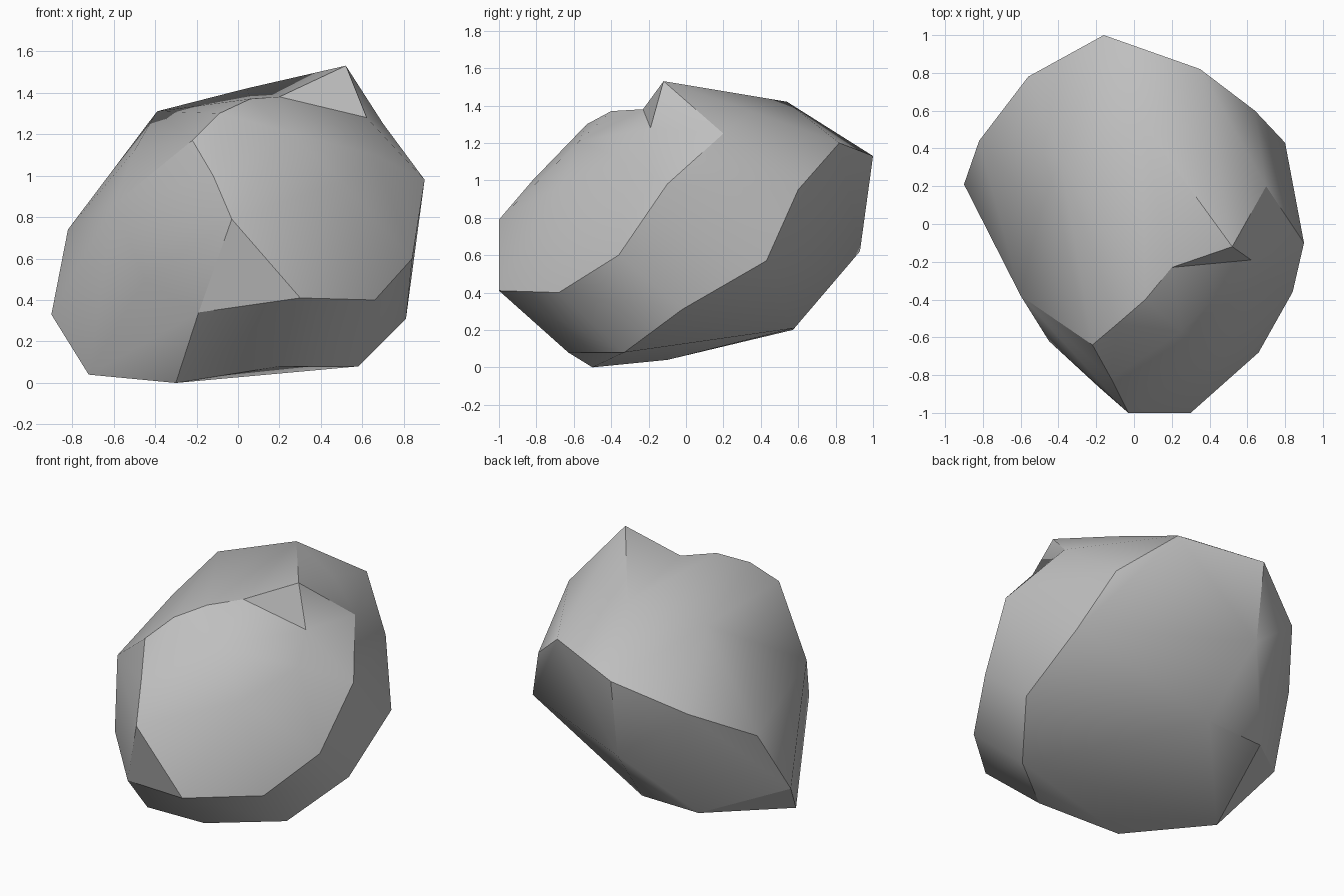
import bpy
import bmesh
from math import radians
from mathutils import Vector

# Remove the default cube only
default_cube = bpy.data.objects.get("Cube")
if default_cube:
    bpy.data.objects.remove(default_cube, do_unlink=True)

# Corners of the boulder by region, in hundredths of a unit
underside = [(58, -33, 8), (20, -63, 8), (-30, -50, 0), (-72, -10, 4),
             (-49, 57, 20), (-9, 58, 21), (81, -2, 31)]
girdle = [(-19, -86, 34), (30, -100, 41), (66, -68, 40), (84, -36, 60),
          (80, 43, 57), (-16, 93, 62), (-36, 74, 41), (-90, 21, 33),
          (-82, 44, 74), (-45, -62, 50)]
shoulder = [(-3, -100, 79), (50, -67, 97), (90, -10, 98), (64, 60, 95),
            (35, 82, 120), (-16, 100, 113), (-56, 78, 94), (-60, -38, 86),
            (-12, -82, 100), (-50, 5, 112)]
crown = [(-22, -64, 117), (-9, -53, 130), (6, -40, 137), (20, -23, 138),
         (52, -12, 153), (70, 20, 125), (4, 54, 142), (-39, 35, 131),
         (44, 35, 137)]
# Hollow, notch and step broken out of the front of the peak
breaks = [(25, -57, 121), (66, -32, 110), (62, -19, 128)]

CORE = Vector((0, 0, 0.7))
TOLERANCE = 0.001


def to_point(corner):
    """Corner position relative to the core of the boulder."""
    return Vector(corner) / 100 - CORE


def neighbours(edge):
    """Both ends of an edge, then the corners facing it on either side."""
    loop = edge.link_loops[0]
    return (loop.vert, loop.link_loop_next.vert, loop.link_loop_prev.vert,
            loop.link_loop_radial_next.link_loop_prev.vert)


def can_turn(edge):
    """True when the two triangles still face outward after turning."""
    a, b, c, d = (vert.co for vert in neighbours(edge))
    return (a.dot(d.cross(c)) > TOLERANCE
            and d.dot(b.cross(c)) > TOLERANCE)


def is_valley(edge):
    """True when the surface folds inward along the edge."""
    a, b, c, d = (vert.co for vert in neighbours(edge))
    normal = (b - a).cross(c - a).normalized()
    return (d - a).dot(normal) > TOLERANCE


# Skin the corner directions as a ball, then move each corner into place
bm = bmesh.new()
places = {}
for corner in underside + girdle + shoulder + crown + breaks:
    point = to_point(corner)
    places[bm.verts.new(point.normalized())] = point
dents = list(places)[-len(breaks):]
bmesh.ops.convex_hull(bm, input=bm.verts[:])
bmesh.ops.triangulate(bm, faces=bm.faces[:])
bmesh.ops.recalc_face_normals(bm, faces=bm.faces[:])
for vert, point in places.items():
    vert.co = point

# Turn inward folds outward, except around the dents
for sweep in range(40):
    changed = False
    for edge in bm.edges[:]:
        if not edge.is_valid or any(v in dents for v in edge.verts):
            continue
        if is_valley(edge) and can_turn(edge):
            turned = bmesh.utils.edge_rotate(edge, True)
            changed = changed or turned is not None
    if not changed:
        break

bmesh.ops.translate(bm, verts=bm.verts[:], vec=CORE)
bmesh.ops.recalc_face_normals(bm, faces=bm.faces[:])
mesh = bpy.data.meshes.new("boulder")
bm.to_mesh(mesh)
bm.free()

# Plain grey stone
stone = bpy.data.materials.new("grey_stone")
stone.use_nodes = True
grey = (0.52, 0.52, 0.52, 1)
stone.diffuse_color = grey
stone.node_tree.nodes["Principled BSDF"].inputs["Base Color"].default_value = grey
mesh.materials.append(stone)

# Smooth facets with crisp breaks
boulder = bpy.data.objects.new("boulder", mesh)
bpy.context.collection.objects.link(boulder)
bpy.ops.object.select_all(action="DESELECT")
boulder.select_set(True)
bpy.context.view_layer.objects.active = boulder
bpy.ops.object.shade_smooth_by_angle(angle=radians(30))
